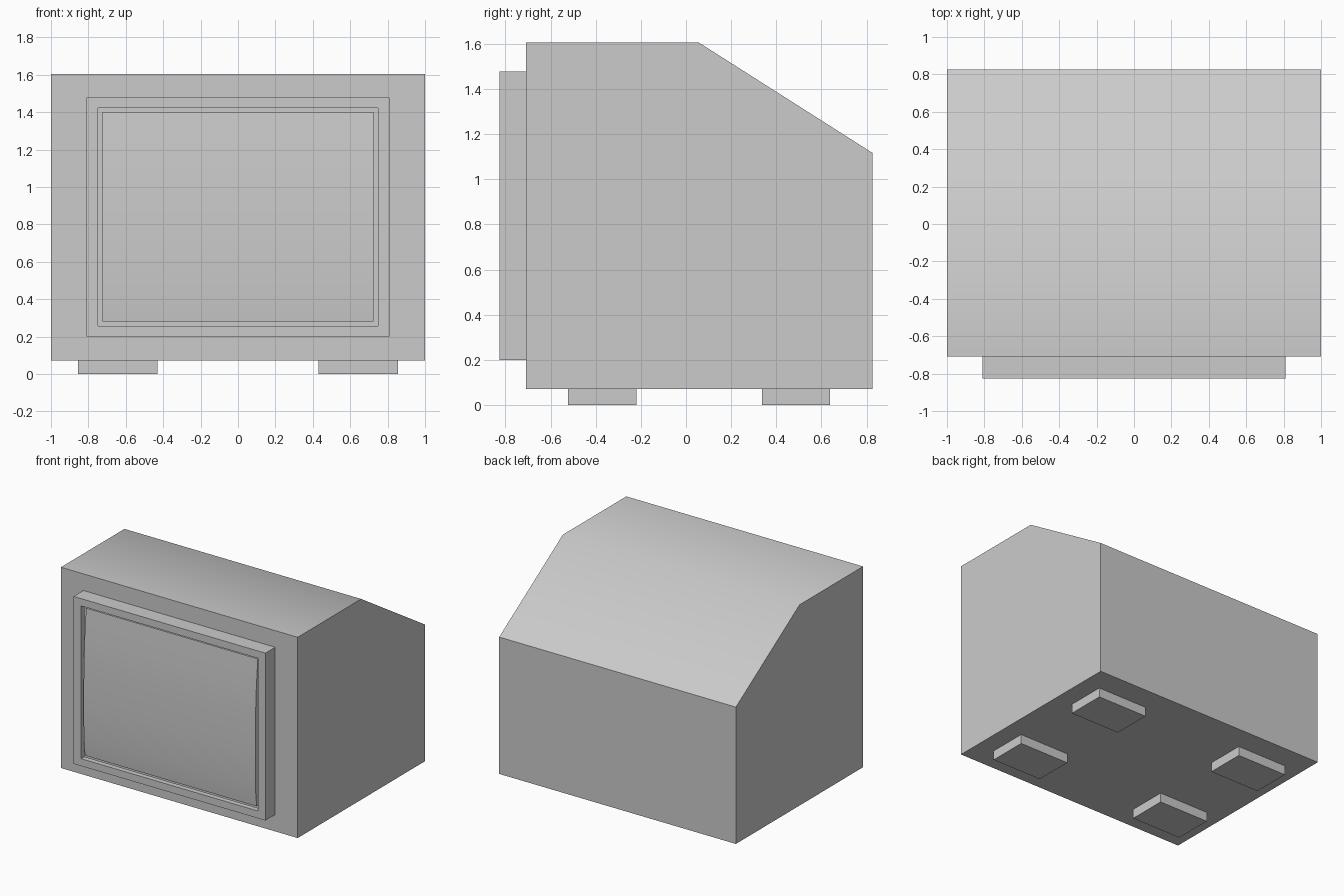
import bpy, bmesh, math

if "Cube" in bpy.data.objects:
    bpy.data.objects.remove(bpy.data.objects["Cube"])


def finish(name, bm, smooth=False):
    bmesh.ops.recalc_face_normals(bm, faces=bm.faces)
    mesh = bpy.data.meshes.new(name)
    bm.to_mesh(mesh)
    bm.free()
    ob = bpy.data.objects.new(name, mesh)
    bpy.context.collection.objects.link(ob)
    if smooth:
        bpy.ops.object.select_all(action='DESELECT')
        ob.select_set(True)
        bpy.context.view_layer.objects.active = ob
        bpy.ops.object.shade_smooth_by_angle(angle=math.radians(35))
    return ob


def prism(name, profile, x0, x1, smooth=False):
    """Extrude a (y, z) outline from x0 to x1."""
    bm = bmesh.new()
    face = bm.faces.new([bm.verts.new((x0, y, z)) for y, z in profile])
    ext = bmesh.ops.extrude_face_region(bm, geom=[face], use_keep_orig=True)
    verts = [g for g in ext['geom'] if isinstance(g, bmesh.types.BMVert)]
    bmesh.ops.translate(bm, verts=verts, vec=(x1 - x0, 0, 0))
    return finish(name, bm, smooth)


def rect(y0, y1, z0, z1):
    return [(y0, z0), (y1, z0), (y1, z1), (y0, z1)]


# Cabinet with sloping back; the slope shades softly into the top
prism("cabinet", [(-0.708, 0.072), (0.826, 0.072), (0.826, 1.117),
                  (0.058, 1.605), (-0.708, 1.605)], -1, 1, smooth=True)

# Raised bezel with a shallow screen opening
bm = bmesh.new()
bmesh.ops.create_cube(bm, size=1)
bmesh.ops.scale(bm, verts=bm.verts, vec=(1.62, 0.118, 1.278))
bmesh.ops.translate(bm, verts=bm.verts, vec=(0, -0.767, 0.839))
bm.normal_update()
front = min(bm.faces, key=lambda f: f.calc_center_median().y)
bmesh.ops.inset_region(bm, faces=[front], thickness=0.079)
bmesh.ops.scale(bm, verts=front.verts, vec=(0.725 / 0.731, 1, 1))
ext = bmesh.ops.extrude_discrete_faces(bm, faces=[front])
floor = ext['faces'][0]
bmesh.ops.translate(bm, verts=floor.verts, vec=(0, 0.04, 0))
bmesh.ops.remove_doubles(bm, verts=bm.verts, dist=0.0001)
bmesh.ops.delete(bm, geom=[floor], context='FACES_ONLY')
finish("bezel", bm)

# Gently bulging screen, flush with the bezel at its middle
prism("screen", [(-0.785, 0.28), (-0.811, 0.28), (-0.825, 0.42),
                 (-0.827, 0.69), (-0.825, 0.96), (-0.815, 1.18),
                 (-0.797, 1.40), (-0.785, 1.40)], -0.725, 0.725, smooth=True)

# Four block feet
for side, xs in (("left", (-0.855, -0.43)), ("right", (0.43, 0.855))):
    for end, ys in (("front", (-0.522, -0.22)), ("back", (0.336, 0.638))):
        prism(f"foot_{end}_{side}", rect(*ys, 0, 0.072), *xs)
